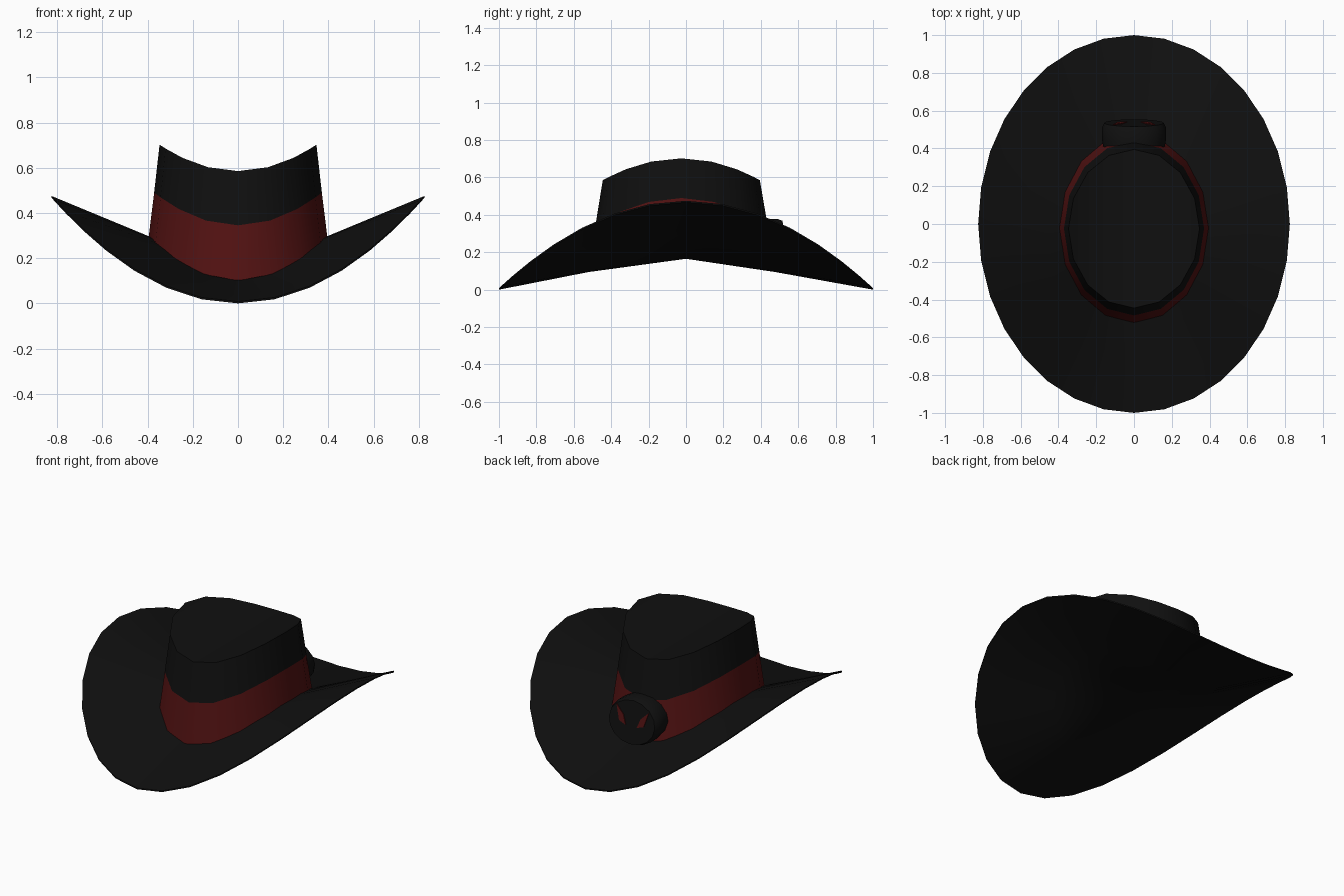
import bpy
import bmesh
from math import sin, cos, pi, radians

cube = bpy.data.objects.get("Cube")
if cube:
    bpy.data.objects.remove(cube, do_unlink=True)


def material(name, rgb):
    mat = bpy.data.materials.new(name)
    mat.use_nodes = True
    mat.diffuse_color = (*rgb, 1)
    bsdf = mat.node_tree.nodes["Principled BSDF"]
    bsdf.inputs["Base Color"].default_value = (*rgb, 1)
    bsdf.inputs["Roughness"].default_value = 0.9
    return mat


BLACK = material("felt black", (0.005, 0.005, 0.005))
RED = material("dark red", (0.085, 0.006, 0.006))


def saddle_ring(bm, n, rx, ry, cy, z, lift):
    """Ellipse whose sides (at +x and -x) rise by lift."""
    ring = []
    for i in range(n):
        s, c = sin(2 * pi * i / n), cos(2 * pi * i / n)
        ring.append(bm.verts.new((rx * s, cy - ry * c, z + lift * s * s)))
    return ring


def bridge(bm, a, b, mat=0):
    n = len(a)
    for i in range(n):
        j = (i + 1) % n
        bm.faces.new((a[i], a[j], b[j], b[i])).material_index = mat


def fan(bm, ring, centre):
    v = bm.verts.new(centre)
    for i in range(len(ring)):
        bm.faces.new((ring[i - 1], ring[i], v))


def finish(bm, name, mats, angle=30):
    bmesh.ops.recalc_face_normals(bm, faces=bm.faces[:])
    mesh = bpy.data.meshes.new(name)
    bm.to_mesh(mesh)
    bm.free()
    for m in mats:
        mesh.materials.append(m)
    obj = bpy.data.objects.new(name, mesh)
    bpy.context.collection.objects.link(obj)
    bpy.ops.object.select_all(action="DESELECT")
    obj.select_set(True)
    bpy.context.view_layer.objects.active = obj
    bpy.ops.object.shade_smooth_by_angle(angle=radians(angle))
    return obj


# Brim: thin saddle-shaped sheet, closed underneath with a shallow cone
bm = bmesh.new()
top_in = saddle_ring(bm, 32, 0.395, 0.5, -0.022, 0.102, 0.195)
top_out = saddle_ring(bm, 32, 0.825, 1.0, 0, 0.008, 0.467)
low_out = saddle_ring(bm, 32, 0.825, 1.0, 0, 0, 0.467)
low_in = saddle_ring(bm, 32, 0.395, 0.5, -0.022, 0.094, 0.195)
for a, b in ((top_in, top_out), (top_out, low_out), (low_out, low_in)):
    bridge(bm, a, b)
fan(bm, top_in, (0, 0, 0.175))
fan(bm, low_in, (0, 0, 0.165))
finish(bm, "brim", [BLACK])

# Crown: tapered wall, red lower half as the hat band, saddle-shaped top
bm = bmesh.new()
N = 16
base = saddle_ring(bm, N, 0.395, 0.5, -0.022, 0.1, 0.195)
middle = saddle_ring(bm, N, 0.371, 0.46, -0.024, 0.345, 0.145)
top = saddle_ring(bm, N, 0.347, 0.42, -0.025, 0.585, 0.117)
bridge(bm, base, middle, 1)
bridge(bm, middle, top, 0)
for k in range(-N // 4, N // 4):
    loop = [top[i % N] for i in (k, k + 1, N // 2 - k - 1, N // 2 - k)]
    bm.faces.new(list(dict.fromkeys(loop)))
finish(bm, "crown", [BLACK, RED])

# Rear badge: oval disc leaning against the band
CZ = 0.24


def lean(y, z):
    return y - 0.15 * (z - CZ)


def badge_ring(bm, scale, y):
    ring = []
    for i in range(16):
        a = 2 * pi * i / 16
        z = CZ + 0.138 * scale * sin(a)
        ring.append(bm.verts.new((0.17 * scale * cos(a), lean(y, z), z)))
    return ring


bm = bmesh.new()
rings = [badge_ring(bm, s, y) for s, y in ((0.95, 0.4), (1, 0.45), (1, 0.51), (0.93, 0.535))]
for a, b in zip(rings, rings[1:]):
    bridge(bm, a, b)
bm.faces.new(rings[0])
bm.faces.new(rings[-1])
finish(bm, "rear_badge", [BLACK])

# Slanted eyes: thin red plates on the badge
EYE = ((0.038, 0.218), (0.085, 0.235), (0.112, 0.325), (0.06, 0.275))
for side, name in ((1, "left_eye"), (-1, "right_eye")):
    bm = bmesh.new()
    back, front = [[bm.verts.new((side * x, lean(y, z), z)) for x, z in EYE]
                   for y in (0.533, 0.54)]
    bridge(bm, back, front)
    bm.faces.new(back)
    bm.faces.new(front)
    finish(bm, name, [RED])
